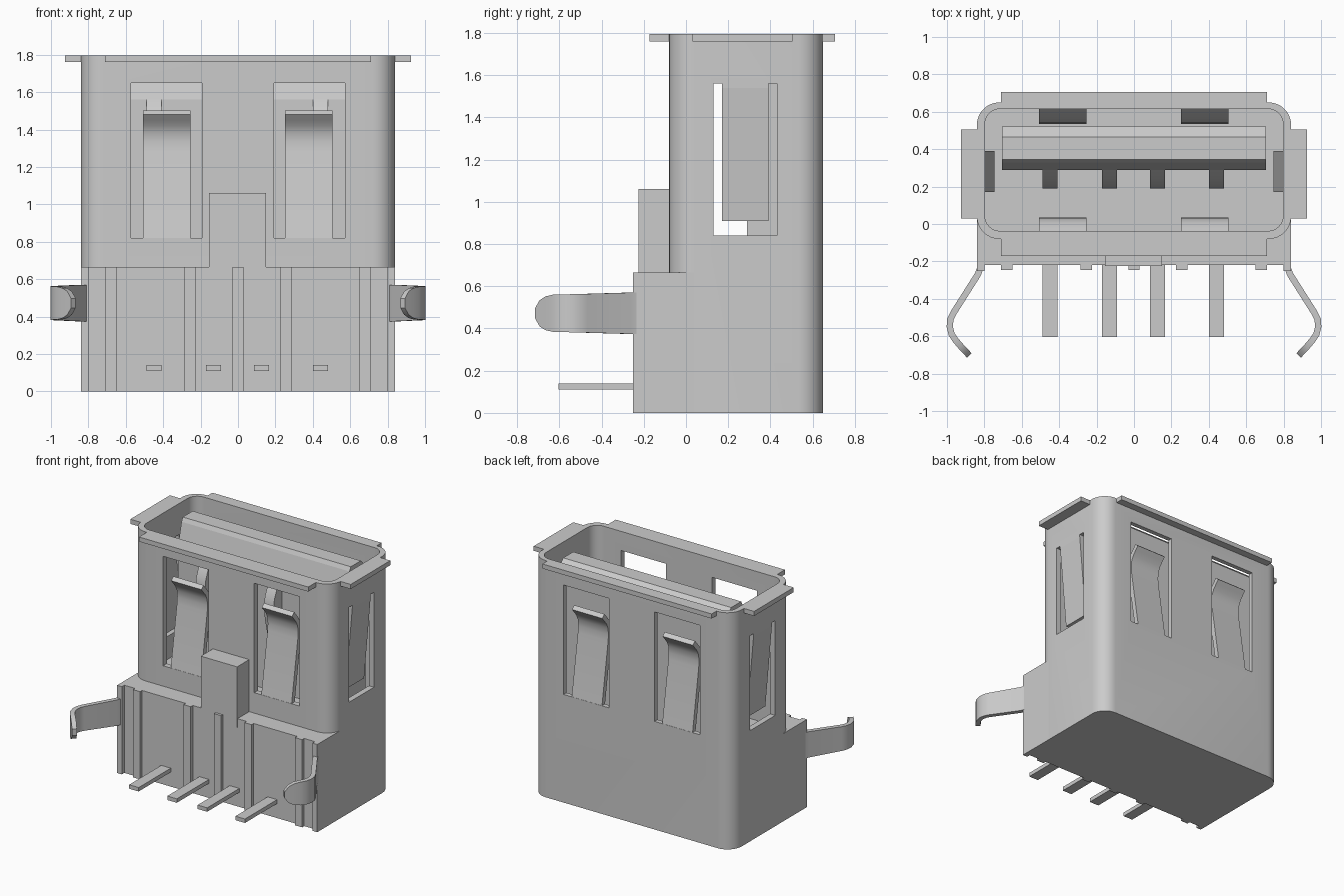
import bpy, bmesh, math
from mathutils import Vector

cube = bpy.data.objects.get("Cube")
if cube:
    bpy.data.objects.remove(cube, do_unlink=True)

grey = bpy.data.materials.new("plain_grey")
grey.use_nodes = True
grey.diffuse_color = (0.6, 0.6, 0.6, 1)
grey.node_tree.nodes["Principled BSDF"].inputs["Base Color"].default_value = (0.6, 0.6, 0.6, 1)


def finish(name, bm):
    bmesh.ops.recalc_face_normals(bm, faces=bm.faces)
    mesh = bpy.data.meshes.new(name)
    bm.to_mesh(mesh)
    bm.free()
    mesh.materials.append(grey)
    obj = bpy.data.objects.new(name, mesh)
    bpy.context.collection.objects.link(obj)
    return obj


def prism(name, points, axis, lo, hi):
    """Extrude a closed 2D outline along an axis; the outline uses the other two axes in order."""
    bm = bmesh.new()
    place = {"x": lambda u, v: (lo, u, v), "y": lambda u, v: (u, lo, v), "z": lambda u, v: (u, v, lo)}[axis]
    face = bm.faces.new([bm.verts.new(place(u, v)) for u, v in points])
    extruded = bmesh.ops.extrude_face_region(bm, geom=[face])["geom"]
    step = Vector([hi - lo if a == axis else 0 for a in "xyz"])
    bmesh.ops.translate(bm, vec=step, verts=[g for g in extruded if isinstance(g, bmesh.types.BMVert)])
    return finish(name, bm)


def box(name, x0, x1, y0, y1, z0, z1):
    return prism(name, [(x0, y0), (x1, y0), (x1, y1), (x0, y1)], "z", z0, z1)


def rounded(hx, y0, y1, r, n=8):
    pts = []
    for i, (cx, cy) in enumerate([(hx - r, y1 - r), (r - hx, y1 - r), (r - hx, y0 + r), (hx - r, y0 + r)]):
        for k in range(n + 1):
            a = math.pi / 2 * (i + k / n)
            pts.append((cx + r * math.cos(a), cy + r * math.sin(a)))
    return pts


def ribbon(path, t):
    """Give an open 2D path a thickness to one side."""
    off = []
    for i, p in enumerate(path):
        a, b = Vector(path[max(i - 1, 0)]), Vector(path[min(i + 1, len(path) - 1)])
        d = (b - a).normalized()
        off.append((p[0] - d.y * t, p[1] + d.x * t))
    return path + off[::-1]


TOP, STEP, MID = 1.795, 0.665, 0.285

# Metal shell with cavity and spring windows
shell = prism("shell", rounded(0.84, -0.08, 0.65, 0.12), "z", 0, TOP)
cutters = [prism("cavity_cutter", rounded(0.797, -0.037, 0.615, 0.08), "z", STEP, 2)]
for s in (-1, 1):
    c = s * 0.382
    cutters.append(box("front_back_window_cutter", c - 0.19, c + 0.19, -0.4, 0.9, 0.82, 1.65))
cutters.append(box("side_window_cutter", -1.1, 1.1, 0.13, 0.43, 0.84, 1.56))
for cutter in cutters:
    cutter.hide_render = True
    mod = shell.modifiers.new("cut", "BOOLEAN")
    mod.operation, mod.solver, mod.object = "DIFFERENCE", "EXACT", cutter
bpy.context.view_layer.objects.active = shell
for mod in list(shell.modifiers):
    bpy.ops.object.modifier_apply(modifier=mod.name)
for cutter in cutters:
    bpy.data.objects.remove(cutter, do_unlink=True)

# Rim flanges
box("front_flange", -0.71, 0.71, -0.172, -0.07, 1.76, TOP)
box("back_flange", -0.71, 0.71, 0.64, 0.707, 1.76, TOP)
for s, side in ((1, "left"), (-1, "right")):
    box(side + "_flange", *sorted((s * 0.83, s * 0.925)), 0.03, 0.505, 1.76, TOP)

# Spring fingers in the front and back walls
finger = [(-0.08, 0.81), (-0.005, 1.28), (-0.001, 1.33), (-0.006, 1.38),
          (-0.025, 1.42), (-0.05, 1.45), (-0.075, 1.48)]
front = [(y, z) for y, z in ribbon(finger, -0.036)]
for c in (-0.382, 0.378):
    prism("front_spring", front, "x", c - 0.127, c + 0.127)
    prism("back_spring", [(2 * MID - y, z) for y, z in front], "x", c - 0.127, c + 0.127)

# Side springs hanging inward from the window tops
for s, side in ((1, "left"), (-1, "right")):
    pts = [(0.84, 1.57), (0.84, 1.54), (0.785, 0.91), (0.745, 0.91), (0.798, 1.54), (0.798, 1.57)]
    prism(side + "_spring", [(s * x, z) for x, z in pts], "y", 0.17, 0.39)

# Tongue with chamfered tip
prism("tongue", [(0.29, 0.6), (0.52, 0.6), (0.52, 1.70), (0.465, 1.75), (0.345, 1.75),
                 (0.33, 1.72), (0.29, 1.56)], "x", -0.705, 0.705)

# Contacts and solder pins
contact = [(0.29, 0.92), (0.235, 1.1), (0.2, 1.25), (0.19, 1.34), (0.2, 1.41), (0.24, 1.5), (0.29, 1.56)]
for c in (-0.45, -0.13, 0.125, 0.442):
    prism("contact", contact, "x", c - 0.04, c + 0.04)
    box("pin", c - 0.04, c + 0.04, -0.605, -0.2, 0.11, 0.14)

# Lower housing, its ribs, the key block and the shell's side cheeks
box("housing", -0.81, 0.81, -0.22, 0.1, 0, STEP)
box("key_block", -0.155, 0.15, -0.225, -0.07, 0.6, 1.06)
for c in (-0.68, -0.255, 0, 0.255, 0.68):
    box("rib", c - 0.03, c + 0.03, -0.245, -0.2, 0, STEP)
for s, side in ((1, "left"), (-1, "right")):
    box(side + "_cheek", *sorted((s * 0.80, s * 0.84)), -0.25, 0.06, 0, STEP)

# Bent retaining arms: a strip swept along a path, narrowing to a round tip
path = [(0.82, -0.23), (0.835, -0.27), (0.965, -0.475), (0.982, -0.51), (0.985, -0.55), (0.975, -0.59),
        (0.955, -0.62), (0.925, -0.655), (0.9, -0.682), (0.88, -0.703)]
half = [0.098, 0.098, 0.092, 0.091, 0.09, 0.089, 0.088, 0.08, 0.062, 0.025]
for s, side in ((1, "left"), (-1, "right")):
    bm = bmesh.new()
    rings = []
    for i, (x, y) in enumerate(path):
        a, b = Vector(path[max(i - 1, 0)]), Vector(path[min(i + 1, len(path) - 1)])
        d = (b - a).normalized()
        n = Vector((-d.y, d.x)) * 0.017
        rings.append([bm.verts.new((s * (x + k * n.x), y + k * n.y, 0.472 + h * half[i]))
                      for k, h in ((1, 1), (1, -1), (-1, -1), (-1, 1))])
    for r0, r1 in zip(rings, rings[1:]):
        for j in range(4):
            bm.faces.new((r0[j], r0[(j + 1) % 4], r1[(j + 1) % 4], r1[j]))
    bm.faces.new(rings[0])
    bm.faces.new(rings[-1])
    finish(side + "_arm", bm)

# Smooth the bends, keep the edges sharp
bpy.ops.object.select_all(action="DESELECT")
for obj in bpy.context.scene.objects:
    if obj.type == "MESH" and obj.name.split(".")[0] in (
            "shell", "front_spring", "back_spring", "contact", "left_arm", "right_arm"):
        obj.select_set(True)
        bpy.context.view_layer.objects.active = obj
bpy.ops.object.shade_smooth_by_angle(angle=math.radians(30))
